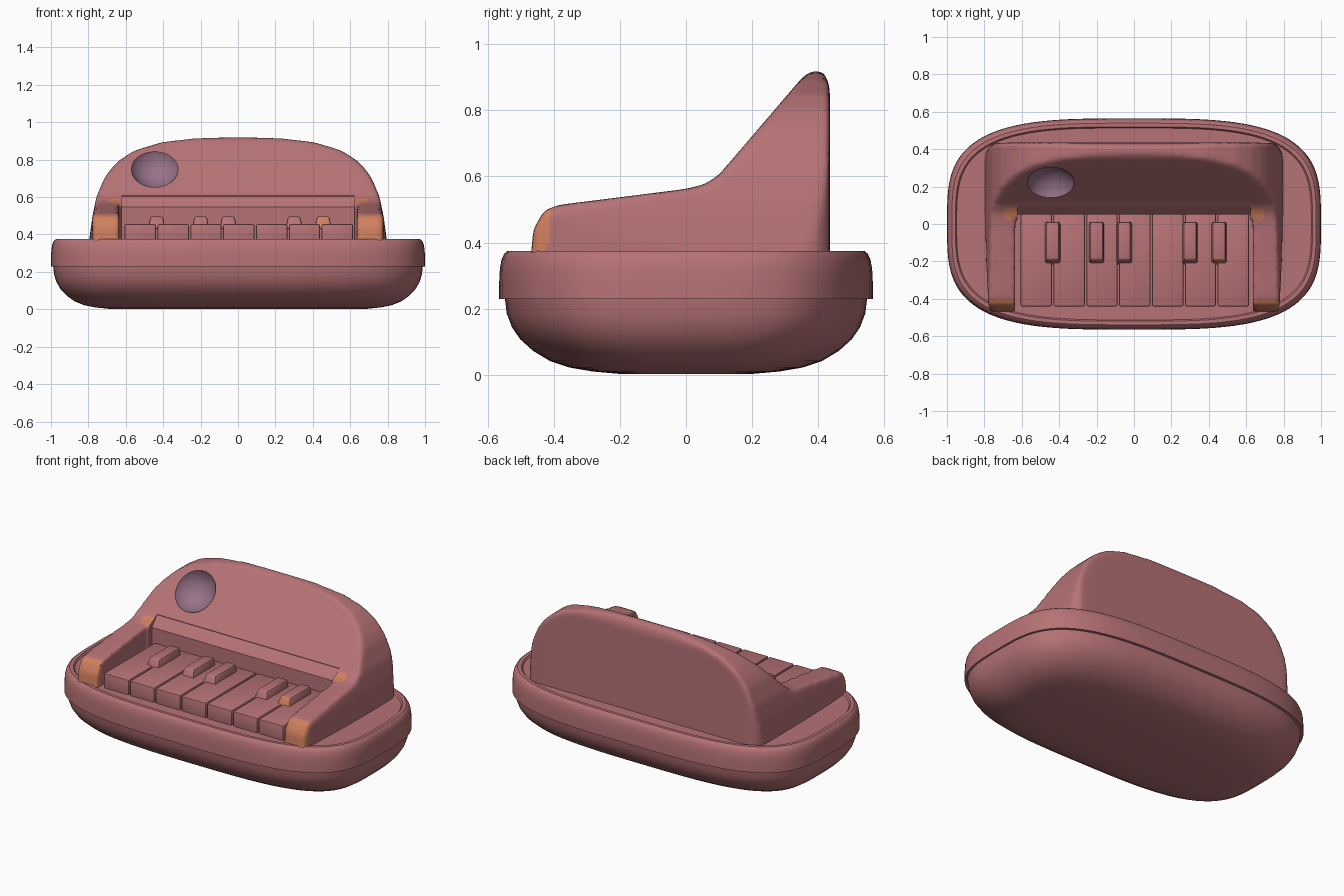
import bpy, bmesh, math
from mathutils import Vector

if "Cube" in bpy.data.objects:
    bpy.data.objects.remove(bpy.data.objects["Cube"])


def material(name, rgb):
    m = bpy.data.materials.new(name)
    m.diffuse_color = (*rgb, 1)
    m.use_nodes = True
    m.node_tree.nodes["Principled BSDF"].inputs["Base Color"].default_value = m.diffuse_color
    return m


ROSE = material("dusty rose", (0.47, 0.17, 0.18))
ORANGE = material("burnt orange", (0.62, 0.21, 0.11))
MAUVE = material("mauve", (0.31, 0.17, 0.25))


def finish(name, bm, angle=35):
    bmesh.ops.recalc_face_normals(bm, faces=bm.faces)
    me = bpy.data.meshes.new(name)
    bm.to_mesh(me)
    bm.free()
    ob = bpy.data.objects.new(name, me)
    bpy.context.collection.objects.link(ob)
    for m in (ROSE, ORANGE, MAUVE):
        me.materials.append(m)
    smooth(ob, angle)
    return ob


def smooth(ob, angle):
    bpy.ops.object.select_all(action='DESELECT')
    ob.select_set(True)
    bpy.context.view_layer.objects.active = ob
    bpy.ops.object.shade_smooth_by_angle(angle=math.radians(angle))


def apply(ob, kind, **settings):
    mod = ob.modifiers.new(kind, kind)
    for k, v in settings.items():
        setattr(mod, k, v)
    bpy.context.view_layer.objects.active = ob
    bpy.ops.object.modifier_apply(modifier=mod.name)


def boolean(ob, cutter, op):
    apply(ob, 'BOOLEAN', operation=op, solver='EXACT', object=cutter)
    bpy.data.objects.remove(cutter)


def prism(name, pts, axis, lo, hi):
    """Outline in the two other axes, extruded from lo to hi along axis."""
    bm = bmesh.new()

    def place(p, t):
        c = list(p)
        c.insert(axis, t)
        return bm.verts.new(c)
    a = [place(p, lo) for p in pts]
    b = [place(p, hi) for p in pts]
    bm.faces.new(a)
    bm.faces.new(b[::-1])
    for i in range(len(pts)):
        j = (i + 1) % len(pts)
        bm.faces.new((a[i], a[j], b[j], b[i]))
    return finish(name, bm)


def oval_loft(name, rings, n=96, power=3.4):
    """Rounded-rectangle rings (half width, half depth, z), capped."""
    bm = bmesh.new()
    loops = []
    for a, b, z in rings:
        ring = []
        for i in range(n):
            t = math.tau * (i + 0.5) / n
            c, s = math.cos(t), math.sin(t)
            ring.append(bm.verts.new((
                math.copysign(a * abs(c) ** (2 / power), c),
                math.copysign(b * abs(s) ** (2 / power), s), z)))
        loops.append(ring)
    for r, q in zip(loops, loops[1:]):
        for i in range(n):
            j = (i + 1) % n
            bm.faces.new((r[i], r[j], q[j], q[i]))
    bm.faces.new(loops[0])
    bm.faces.new(loops[-1])
    return finish(name, bm)


# lower bowl: inset from the outer edge against height
bowl = [(.36, .002), (.27, .01), (.2, .022), (.14, .042), (.09, .072),
        (.05, .108), (.025, .145), (.01, .185), (.004, .232)]
oval_loft("base_bowl", [(.992 - .85 * d, .552 - d, z) for d, z in bowl])

# tray band with rounded rim and slightly sunken floor
band = [(.03, .229), (0, .229), (0, .28), (.002, .32), (.007, .348), (.015, .366),
        (.026, .375), (.045, .375), (.052, .365)]
oval_loft("tray", [(1 - d, .565 - d, z) for d, z in band])

# piano body: side profile x front outline x plan outline
side = [(.435, .25), (.435, .87), (.42, .912), (.39, .925), (.355, .903), (.1, .605),
        (.06, .577), (0, .562), (-.39, .513), (-.43, .495), (-.462, .44), (-.478, .25)]
half = [(.81, .2), (.795, .375), (.778, .5), (.757, .6), (.715, .7), (.68, .75),
        (.63, .8), (.55, .85), (.41, .892), (.25, .912), (.1, .92)]
plan = [(.775, -.5), (.79, -.2), (.80, .2), (.798, .35), (.785, .40), (.75, .432), (.6, .437), (.2, .445)]


def mirrored(pts):
    return pts + [(-x, v) for x, v in reversed(pts)]


body = prism("piano_body", side, 0, -.9, .9)
boolean(body, prism("cut", mirrored(half), 1, -.7, .7), 'INTERSECT')
boolean(body, prism("cut", mirrored(plan), 2, .1, 1.2), 'INTERSECT')
well = [(-.7, .2), (.03, .2), (.03, .9), (-.7, .9)]
boolean(body, prism("cut", well, 0, -.635, .635), 'DIFFERENCE')
apply(body, 'REMESH', mode='VOXEL', voxel_size=.013)
apply(body, 'SMOOTH', factor=.5, iterations=10)

# crisp key well and round dent in the sloping panel
well = [(-.7, .2), (.05, .2), (.05, .546), (.1, .604), (.1, .8), (-.7, .8)]
boolean(body, prism("cut", well, 0, -.622, .622), 'DIFFERENCE')
dent, radius = Vector((-.445, .173, .79)), .141
bm = bmesh.new()
bmesh.ops.create_uvsphere(bm, u_segments=48, v_segments=32, radius=radius)
bmesh.ops.translate(bm, verts=bm.verts, vec=dent)
boolean(body, finish("cut", bm), 'DIFFERENCE')

# body colours: mauve dent, orange arm ends and inner corners
for p in body.data.polygons:
    c = p.center
    corner = Vector((abs(c.x), c.y, c.z)) - Vector((.66, .055, .57))
    if (c - dent).length < radius + .002:
        p.material_index = 2
    elif c.y < -.4 - .15 * max(0, .51 - c.z) or corner.length < .042:
        p.material_index = 1
    else:
        p.material_index = 0
smooth(body, 40)


def key(name, x, w, y0, y1, z0, z1, taper=0, front=0, bevel=.008):
    bm = bmesh.new()
    bmesh.ops.create_cube(bm, size=1)
    for v in bm.verts:
        top = v.co.z > 0
        sx = w - taper if top else w
        y = y0 + (front if top else 0) if v.co.y < 0 else y1
        v.co = (x + v.co.x * sx, y, z1 if top else z0)
    bmesh.ops.bevel(bm, geom=bm.edges[:], offset=bevel, segments=2,
                    profile=.5, affect='EDGES')
    return finish(name, bm)


# seven long keys
for i in range(7):
    key(f"long_key_{i + 1}", -.522 + i * .1755, .167, -.44, .055, .34, .455)

# five raised short keys, the last with an orange front
for i, x in enumerate((-.435, -.2, -.052, .3, .455)):
    k = key(f"short_key_{i + 1}", x, .09, -.22, .01, .43, .496, .022, .03, .01)
    if i == 4:
        for p in k.data.polygons:
            p.material_index = 1 if p.center.y < -.17 else 0
